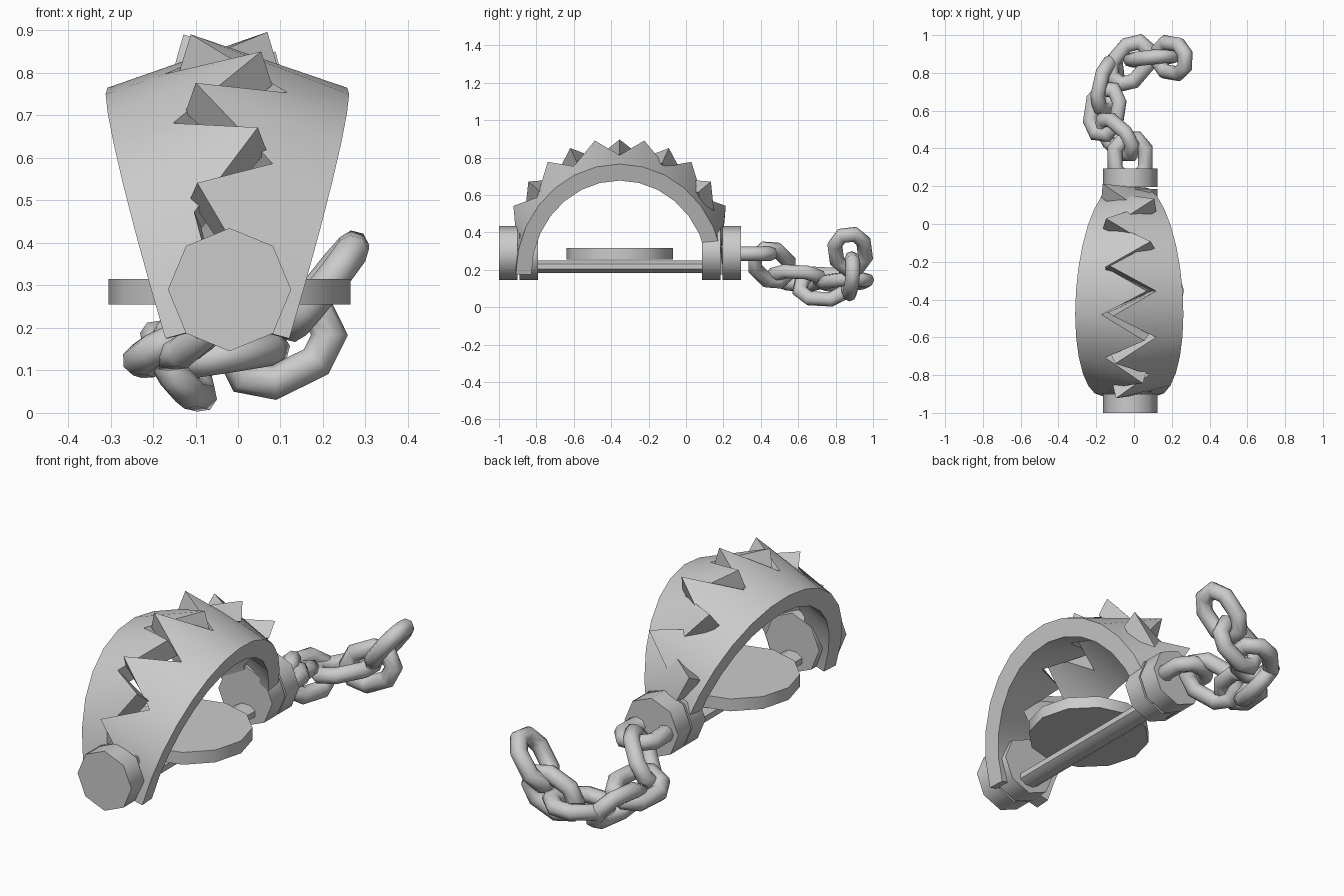
import bpy, bmesh, math
from mathutils import Vector

if "Cube" in bpy.data.objects:
    bpy.data.objects.remove(bpy.data.objects["Cube"])

steel = bpy.data.materials.new("steel_grey")
steel.diffuse_color = (0.6, 0.6, 0.6, 1)
steel.use_nodes = True
steel.node_tree.nodes["Principled BSDF"].inputs["Base Color"].default_value = steel.diffuse_color
CX, CY = -0.02, -0.355


def finish(ob, angle=30):
    ob.data.materials.clear()
    ob.data.materials.append(steel)
    bpy.ops.object.select_all(action='DESELECT')
    ob.select_set(True)
    bpy.context.view_layer.objects.active = ob
    bpy.ops.object.shade_smooth_by_angle(angle=math.radians(angle))


def mesh_object(name, verts, faces, angle=30):
    bm = bmesh.new()
    vs = [bm.verts.new(v) for v in verts]
    for f in faces:
        bm.faces.new([vs[i] for i in f])
    bmesh.ops.recalc_face_normals(bm, faces=bm.faces)
    me = bpy.data.meshes.new(name)
    bm.to_mesh(me)
    bm.free()
    ob = bpy.data.objects.new(name, me)
    bpy.context.collection.objects.link(ob)
    finish(ob, angle)


def cylinder(name, sides, r, depth, loc, along_y=True, spin=0, widen=1):
    # cylinder lying along y or standing along z, optionally widened in x
    bpy.ops.mesh.primitive_cylinder_add(vertices=sides, radius=r, depth=depth, location=loc)
    ob = bpy.context.object
    ob.name = name
    for v in ob.data.vertices:
        x, y, z = v.co
        x, y = (x * math.cos(spin) - y * math.sin(spin), x * math.sin(spin) + y * math.cos(spin))
        v.co = (x * widen, -z, y) if along_y else (x * widen, y, z)
    finish(ob, 50)


# Hinge hubs: a pair of octagonal discs at each end, joined by a short pin
for end, ys in (("front", (-0.95, -0.84)), ("back", (0.135, 0.245))):
    for i, y in enumerate(ys):
        cylinder(f"{end}_hub_{i + 1}", 8, 0.145, 0.1, (CX, y, 0.29))
    cylinder(f"{end}_pin", 8, 0.05, 0.1, (CX, sum(ys) / 2, 0.29))

# Base bar and trigger plate
cylinder("base_bar", 8, 0.036, 0.9, (CX, CY, 0.217), spin=math.pi / 8, widen=1.6)
cylinder("trigger_plate", 12, 0.285, 0.06, (CX, CY, 0.285), along_y=False)


# Jaws: arched bands leaning outward, inner edge cut into flared interlocking teeth
def jaw(name, side, tip_parity):
    n = 14
    verts, faces = [], []
    for i in range(n + 1):
        a = math.pi * i / n
        tip = i % 2 == tip_parity and 1 < i < n - 1
        width = 0.23 + 0.16 * math.sin(a) if tip else 0.145
        flare = 0.03 + 0.05 * abs(math.cos(a)) if tip else 0.01
        for r, w, f in ((1, 0, 0), (1, width, flare), (0.85, width, flare), (0.85, 0, 0)):
            y = CY + 0.555 * r * math.cos(a)
            z = 0.175 + 0.59 * r * math.sin(a)
            half = 0.107 + 0.297 * (z - 0.175) - 0.07 * (y - CY)
            verts.append((-0.025 + side * (half - 0.965 * w),
                          y + f * math.cos(a), z + 0.26 * w + f * math.sin(a)))
    for i in range(n):
        for k in range(4):
            m = (k + 1) % 4
            faces.append((4 * i + k, 4 * i + m, 4 * i + 4 + m, 4 * i + 4 + k))
    faces += [(0, 1, 2, 3), tuple(4 * n + k for k in range(4))]
    mesh_object(name, verts, faces)


jaw("right_jaw", 1, 0)
jaw("left_jaw", -1, 1)


# Chain: each link is a tube swept round an elongated octagon
def link(name, centre, long_dir, wide_dir, hl=0.118, hw=0.077, r=0.039, sides=8):
    u = Vector(long_dir).normalized()
    v = Vector(wide_dir)
    v = (v - u * v.dot(u)).normalized()
    n = u.cross(v)
    c = Vector(centre)
    path = [(1, 0.45), (0.5, 1), (-0.5, 1), (-1, 0.45), (-1, -0.45), (-0.5, -1), (0.5, -1), (1, -0.45)]
    pts = [u * (a * hl) + v * (b * hw) for a, b in path]
    count = len(pts)
    verts, faces = [], []
    for i, p in enumerate(pts):
        d1 = (p - pts[i - 1]).normalized()
        d2 = (pts[(i + 1) % count] - p).normalized()
        out = (d1 - d2).normalized()
        stretch = 1 / max(0.5, (d1 + d2).length / 2)
        for k in range(sides):
            t = 2 * math.pi * k / sides
            verts.append(c + p + out * (r * stretch * math.cos(t)) + n * (r * math.sin(t)))
    for i in range(count):
        j = (i + 1) % count
        for k in range(sides):
            m = (k + 1) % sides
            faces.append((i * sides + k, i * sides + m, j * sides + m, j * sides + k))
    mesh_object(name, verts, faces, 50)


link("swivel_link", (CX, 0.345, 0.285), (0, 1, 0), (1, 0, 0), hl=0.105, hw=0.08)
chain = [
    ((-0.09, 0.46, 0.225), (-0.7, 0.6, -0.6), (0.3, 0.5, 0.8)),
    ((-0.155, 0.595, 0.155), (0.15, 1, -0.05), (0.9, 0, 0.42)),
    ((-0.14, 0.73, 0.11), (0.22, 0.95, -0.05), (0.53, 0, -0.85)),
    ((-0.02, 0.852, 0.135), (0.6, 0.7, 0.1), (0.7, -0.6, 0.1)),
    ((0.1, 0.88, 0.165), (0.85, 0.1, 0.42), (-0.42, 0, 0.85)),
    ((0.2, 0.878, 0.298), (0.6, -0.1, 0.75), (0, 1, 0.1)),
]
for i, (c, u, v) in enumerate(chain):
    link(f"chain_link_{i + 1}", c, u, v, hl=0.112 if i > 3 else 0.118)
